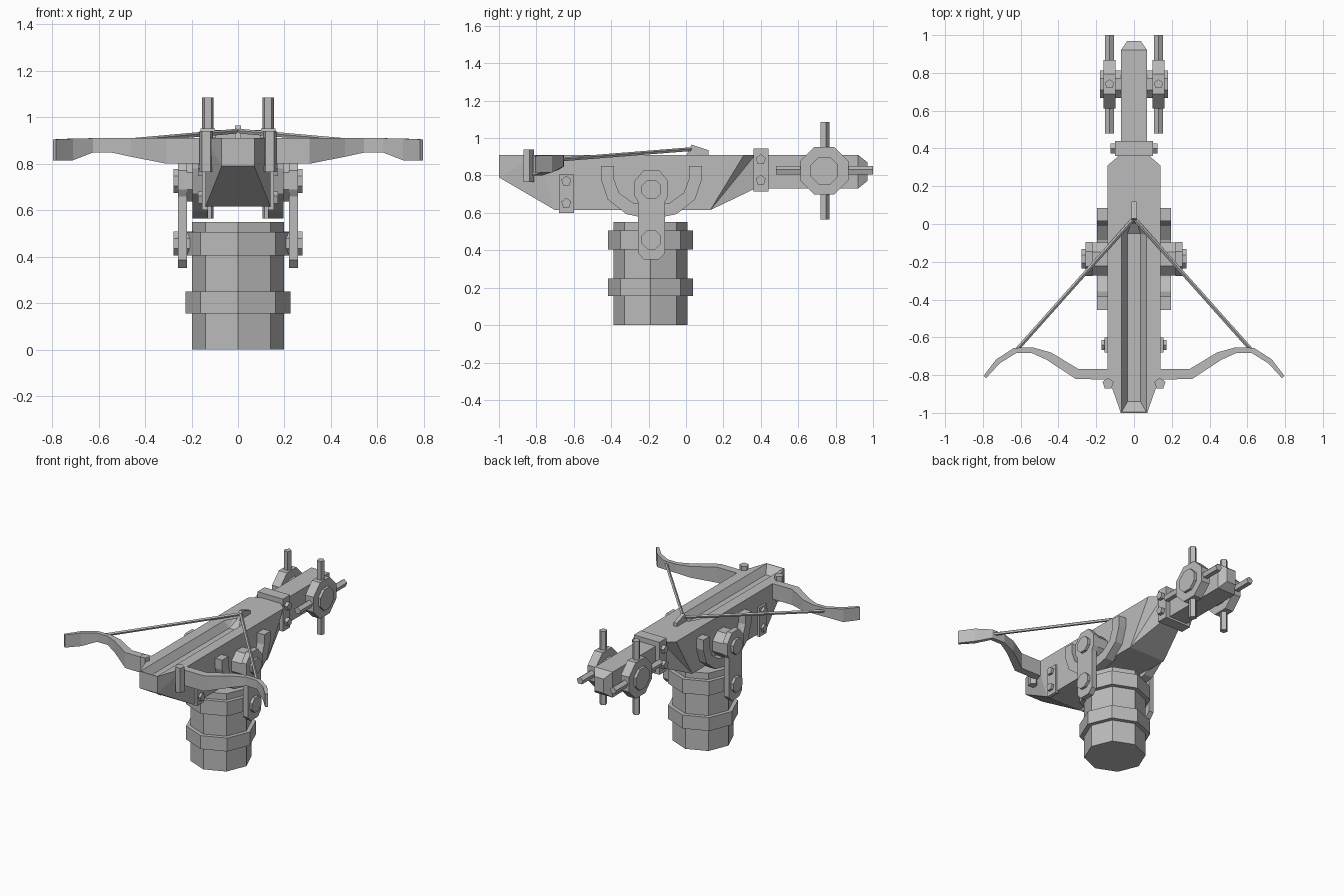
import bpy, bmesh, math
from mathutils import Vector

if "Cube" in bpy.data.objects:
    bpy.data.objects.remove(bpy.data.objects["Cube"])

grey = bpy.data.materials.new("plain grey")
grey.diffuse_color = (0.5, 0.5, 0.5, 1)
grey.use_nodes = True
grey.node_tree.nodes["Principled BSDF"].inputs["Base Color"].default_value = grey.diffuse_color


def make(name, verts, faces):
    me = bpy.data.meshes.new(name)
    bm = bmesh.new()
    vs = [bm.verts.new(v) for v in verts]
    if faces is None:                       # convex part
        bmesh.ops.convex_hull(bm, input=vs)
    else:
        for f in faces:
            bm.faces.new([vs[i] for i in f])
    bmesh.ops.recalc_face_normals(bm, faces=bm.faces)
    bm.to_mesh(me)
    bm.free()
    me.materials.append(grey)
    ob = bpy.data.objects.new(name, me)
    bpy.context.collection.objects.link(ob)
    return ob


def box(name, x, y, z):
    return make(name, [(a, b, c) for a in x for b in y for c in z],
                [(0, 1, 3, 2), (4, 6, 7, 5), (0, 4, 5, 1),
                 (2, 3, 7, 6), (0, 2, 6, 4), (1, 5, 7, 3)])


def rod(name, p, q, r, n=8, turn=0.0):
    """n-sided prism from p to q."""
    p, q = Vector(p), Vector(q)
    d = (q - p).normalized()
    up = Vector((0, 1, 0)) if abs(d.z) > 0.9 else Vector((0, 0, 1))
    u = d.cross(up).normalized()
    w = u.cross(d)
    ring = [r * (math.cos(a) * w + math.sin(a) * u)
            for a in (turn + 2 * math.pi * i / n for i in range(n))]
    side = [(i, (i + 1) % n, n + (i + 1) % n, n + i) for i in range(n)]
    return make(name, [p + v for v in ring] + [q + v for v in ring],
                side + [tuple(range(n)), tuple(range(n, 2 * n))])


def loft(name, rings, diagonal=False):
    """Skin four-cornered rings; diagonal splits the side quads."""
    verts = [v for r in rings for v in r]
    faces = [(0, 1, 2, 3), tuple(len(verts) - 4 + i for i in range(4))]
    for k in range(len(rings) - 1):
        a, b = 4 * k, 4 * k + 4
        for i in range(4):
            j = (i + 1) % 4
            if diagonal and i == 1:
                faces += [(a + 1, a + 2, b + 1), (a + 2, b + 2, b + 1)]
            elif diagonal and i == 3:
                faces += [(a + 3, a, b), (a + 3, b, b + 3)]
            else:
                faces.append((a + i, a + j, b + j, b + i))
    return make(name, verts, faces)


# Stock: half width, top y, top z, bottom y, bottom z
stations = [(.07, -1, .91, -1, .79), (.14, -.8, .91, -.7, .615),
            (.14, .31, .91, .13, .615), (.07, .37, .91, .37, .73),
            (.07, .92, .91, .92, .73), (.035, .97, .87, .97, .77)]
stock = loft("stock", [[(-h, ty, tz), (h, ty, tz), (h, by, bz), (-h, by, bz)]
                       for h, ty, tz, by, bz in stations], True)

# Bolt groove, cut into the stock
floor = [(s * .034, y, .86) for s in (-1, 1) for y in (-.94, -.05)]
rim = [(s * x, y, .912) for s in (-1, 1)
       for x, y in ((.067, -.998), (.067, -.06), (.035, -.005), (.01, .02))]
cutter = make("groove_cutter", floor + rim, None)
cutter.hide_render = True
cutter.hide_viewport = True
cut = stock.modifiers.new("groove", 'BOOLEAN')
cut.operation = 'DIFFERENCE'
cut.solver = 'EXACT'
cut.object = cutter

# Trigger catch
prof = [(.0, .905), (.03, .965), (.12, .935), (.12, .91)]
make("trigger_catch", [(x, y, z) for x in (-.013, .013) for y, z in prof], None)

# Base post with bands
P8 = math.pi / 8
rod("base_post", (0, -.19, 0), (0, -.19, .55), .198)
for z0, z1 in ((.155, .25), (.405, .505)):
    rod("base_band", (0, -.19, z0), (0, -.19, z1), .227)

# Rear clamp round the stock
box("rear_clamp", (-.1, .1), (.36, .44), (.715, .945))

# Bow limb: x, centre y, thickness, bottom z, top z
limb = [(.10, -.795, .055, .80, .91), (.30, -.795, .055, .80, .91),
        (.45, -.70, .045, .83, .91), (.54, -.668, .03, .848, .91),
        (.63, -.670, .03, .848, .91), (.72, -.727, .028, .815, .908),
        (.79, -.81, .018, .815, .905)]

for s in (-1, 1):
    rings = []
    for i, (x, y, t, z0, z1) in enumerate(limb):
        a, b = limb[max(i - 1, 0)], limb[min(i + 1, len(limb) - 1)]
        d = Vector((b[0] - a[0], b[1] - a[1])).normalized() * t / 2
        rings.append([(s * (x + k * d.y), y - k * d.x, z)
                      for k, z in ((-1, z0), (1, z0), (1, z1), (-1, z1))])
    loft("bow_limb", rings)
    rod("bow_string", (0, .03, .94), (s * .62, -.665, .885), .011, 5)
    rod("bow_peg", (s * .137, -.845, .765), (s * .137, -.845, .94), .031, 5)

    # Front side plates and rear clamp bolts
    box("side_plate", (s * .13, s * .155), (-.68, -.60), (.60, .805))
    for x0, x1, y, z in ((.15, .172, -.64, .77), (.15, .172, -.64, .652),
                         (.09, .125, .4, .885), (.09, .125, .4, .775)):
        rod("small_bolt", (s * x0, y, z), (s * x1, y, z), .028, 5)

    # U-shaped cradle rail
    rail = []
    for i in range(-1, 8):
        a = math.pi * (1 + min(max(i, 0), 6) / 6)
        z = .85 if i in (-1, 7) else None
        co, si = math.cos(a), math.sin(a)
        ro = [(-.185 + r * co, z or .78 + k * si)
              for r, k in ((.27, .215), (.2, .145))]
        rail.append([(s * .13, *ro[0]), (s * .195, *ro[0]),
                     (s * .195, *ro[1]), (s * .13, *ro[1])])
    loft("cradle_rail", rail)

    # Pivot disc, support arm with chamfered ends, and bolts
    rod("pivot_disc", (s * .13, -.185, .725), (s * .22, -.185, .725), .095, 8, P8)
    arm = []
    for y, z in ((-.04, .35), (.04, .35), (.072, .385), (.072, .66), (.09, .69),
                 (.09, .77), (.04, .83), (-.04, .83), (-.09, .77), (-.09, .69),
                 (-.072, .66), (-.072, .385)):
        arm.append((y - .185, z))
    n = len(arm)
    make("support_arm", [(s * x, y, z) for x in (.22, .258) for y, z in arm],
         [tuple(range(n)), tuple(range(n, 2 * n))] +
         [(i, (i + 1) % n, n + (i + 1) % n, n + i) for i in range(n)])
    for z, x0 in ((.725, .2), (.457, .17)):
        rod("arm_bolt", (s * x0, -.185, z), (s * .277, -.185, z), .056, 8, P8)

    # Winding wheel with hub and four handles
    c = Vector((s * .13, .74, .825))
    rod("wheel", c - Vector((.032, 0, 0)), c + Vector((.032, 0, 0)), .138, 8, P8)
    rod("wheel_hub", (s * .06, .74, .825), (s * .18, .74, .825), .08, 8, P8)
    for d in (Vector((0, 1, 0)), Vector((0, 0, 1))):
        rod("wheel_handle", c - d * .26, c + d * .26, .026, 5)
